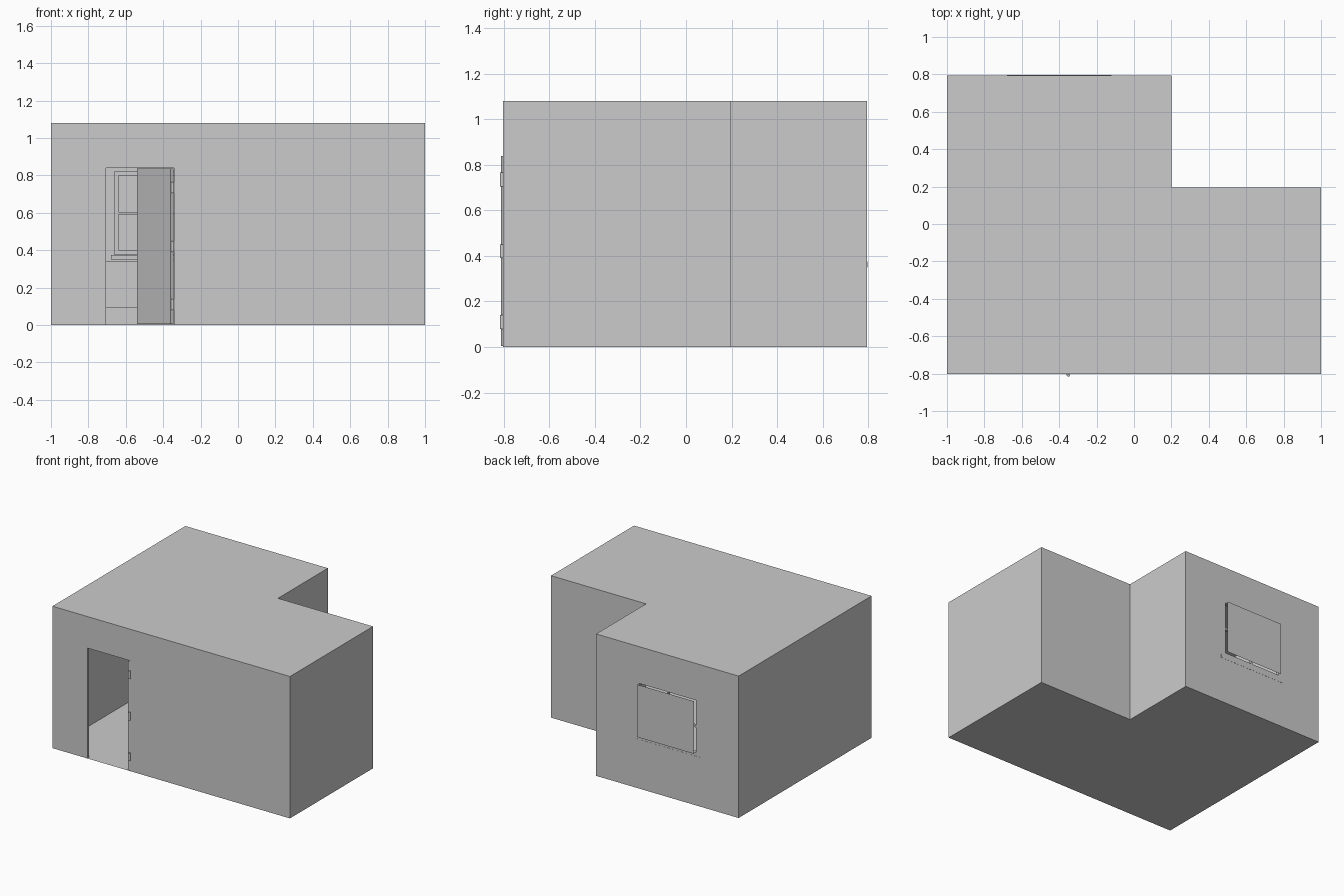
import bpy, bmesh, math
from mathutils import Vector

if "Cube" in bpy.data.objects:
    bpy.data.objects.remove(bpy.data.objects["Cube"])

FRONT, BACK, NOTCH, H = -0.803, 0.795, 0.195, 1.08
DOOR = (-0.705, -0.343, 0.0, 0.84)       # x0, x1, z0, z1
WIN = (-0.64, -0.16, 0.40, 0.80)


def finish(name, bm):
    mesh = bpy.data.meshes.new(name)
    bm.to_mesh(mesh)
    bm.free()
    ob = bpy.data.objects.new(name, mesh)
    bpy.context.collection.objects.link(ob)
    return ob


def box(name, x0, x1, y0, y1, z0, z1):
    bm = bmesh.new()
    bmesh.ops.create_cube(bm, size=1)
    for v in bm.verts:
        v.co = Vector((x1 if v.co.x > 0 else x0,
                       y1 if v.co.y > 0 else y0,
                       z1 if v.co.z > 0 else z0))
    return finish(name, bm)


def quad(bm, *pts):
    return bm.faces.new([bm.verts.new(p) for p in pts])


def wall_with_hole(bm, x0, x1, y, hole):
    # grid of quads around one rectangular opening
    a, b, c, d = hole
    xs, zs = sorted({x0, a, b, x1}), sorted({0.0, c, d, H})
    for l, r in zip(xs, xs[1:]):
        for lo, hi in zip(zs, zs[1:]):
            if not (l == a and lo == c):
                quad(bm, (l, y, lo), (r, y, lo), (r, y, hi), (l, y, hi))


def border(prefix, r, w, y0, y1, bottom=True):
    # four bars around rectangle r, growing outward by w
    x0, x1, z0, z1 = r
    lo = z0 - w if bottom else z0
    box(prefix + "_left", x0 - w, x0, y0, y1, lo, z1)
    box(prefix + "_right", x1, x1 + w, y0, y1, lo, z1)
    box(prefix + "_top", x0 - w, x1 + w, y0, y1, z1, z1 + w)
    if bottom:
        box(prefix + "_bottom", x0, x1, y0, y1, lo, z0)


# L-shaped room: thin walls, floor and ceiling
plan = [(-1, FRONT), (1, FRONT), (1, NOTCH), (0.2, NOTCH), (0.2, BACK), (-1, BACK)]
bm = bmesh.new()
for z in (0, H):
    quad(bm, *[(x, y, z) for x, y in plan])
for i, (p, q) in enumerate(zip(plan, plan[1:] + plan[:1])):
    if i == 0:
        wall_with_hole(bm, -1, 1, FRONT, DOOR)
    elif i == 4:
        wall_with_hole(bm, -1, 0.2, BACK, WIN)
    else:
        quad(bm, (*p, 0), (*q, 0), (*q, H), (*p, H))
bmesh.ops.remove_doubles(bm, verts=bm.verts, dist=1e-4)
bmesh.ops.recalc_face_normals(bm, faces=bm.faces)
finish("room_shell", bm)

# door frame on the inside of the front wall
border("door_frame", DOOR, 0.02, FRONT + 0.001, FRONT + 0.02, bottom=False)

# door leaf, hinged on the right and swung inwards
leaf = box("door_leaf", -0.36, 0, 0, 0.018, 0.005, 0.838)
leaf.location = (-0.36, FRONT - 0.008, 0)
leaf.rotation_euler.z = math.radians(-60)

# hinge knuckles
for i, z in enumerate((0.11, 0.42, 0.735)):
    bm = bmesh.new()
    bmesh.ops.create_cone(bm, cap_ends=True, segments=12, radius1=0.009,
                          radius2=0.009, depth=0.06)
    finish(f"hinge_{i}", bm).location = (-0.35, FRONT - 0.005, z)

# window frame, glazing bars and sill
border("window_frame", WIN, 0.022, BACK - 0.03, BACK - 0.001)
mid = (WIN[0] + WIN[1]) / 2
box("window_mullion", mid - 0.006, mid + 0.006, BACK - 0.025, BACK - 0.005, WIN[2], WIN[3])
box("window_crossbar", WIN[0], WIN[1], BACK - 0.025, BACK - 0.005, 0.59, 0.605)
box("window_sill", -0.68, -0.12, BACK - 0.06, BACK + 0.001, 0.35, 0.375)

# flat pane standing just outside the window
bm = bmesh.new()
a, b, c, d = WIN
quad(bm, (a, 0.817, c), (b, 0.817, c), (b, 0.817, d), (a, 0.817, d))
finish("outer_pane", bm)

# low wall unit below the window
box("low_unit", -0.85, 0.05, BACK - 0.07, BACK - 0.002, 0.09, 0.34)
